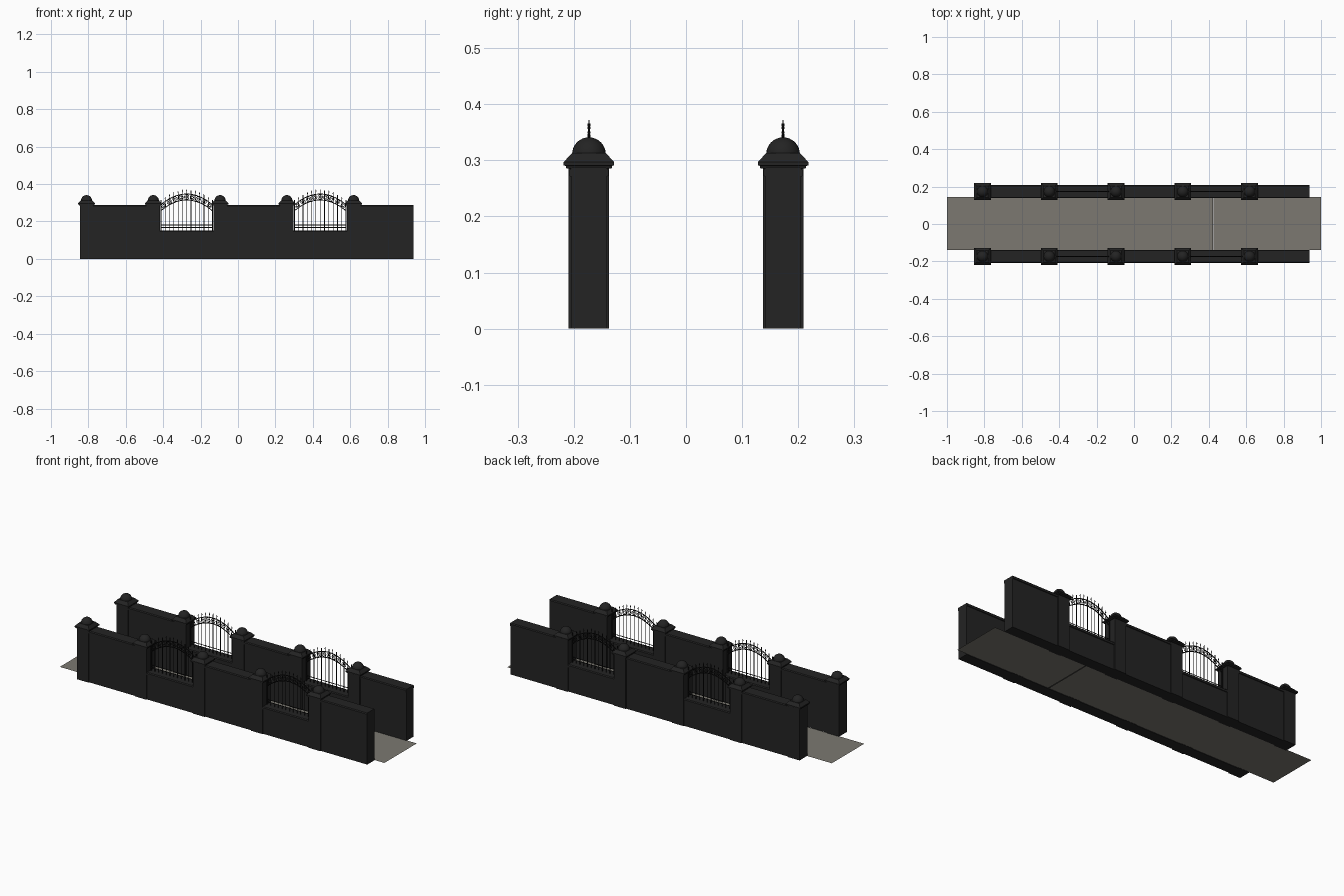
import bpy, bmesh, math
from mathutils import Vector

if "Cube" in bpy.data.objects:
    bpy.data.objects.remove(bpy.data.objects["Cube"])

def material(name, rgb):
    m = bpy.data.materials.new(name)
    m.diffuse_color = (*rgb, 1)
    m.use_nodes = True
    m.node_tree.nodes["Principled BSDF"].inputs["Base Color"].default_value = m.diffuse_color
    return m

STONE = material("dark stone", (0.017, 0.017, 0.017))
IRON = material("black iron", (0.006, 0.006, 0.006))
PATH = material("grey brown paving", (0.20, 0.19, 0.165))

def finish(bm, name, mat, smooth=False):
    bmesh.ops.recalc_face_normals(bm, faces=bm.faces)
    me = bpy.data.meshes.new(name)
    bm.to_mesh(me)
    bm.free()
    me.materials.append(mat)
    if smooth:
        me.shade_smooth()
    return me

def place(name, me, loc):
    ob = bpy.data.objects.new(name, me)
    ob.location = loc
    bpy.context.collection.objects.link(ob)
    return ob

def loft(bm, rings):
    """Rectangular rings (half x, half y, z) joined into a closed solid."""
    prev = None
    for hx, hy, z in rings:
        ring = [bm.verts.new((sx * hx, sy * hy, z))
                for sx, sy in ((-1, -1), (1, -1), (1, 1), (-1, 1))]
        if prev:
            for i in range(4):
                j = (i + 1) % 4
                bm.faces.new((prev[i], prev[j], ring[j], ring[i]))
        else:
            bm.faces.new(ring[::-1])
        prev = ring
    bm.faces.new(prev)

def tube(bm, pts, r, closed=False, sides=5):
    """Round bar along points in the xz plane."""
    pts = [Vector((x, 0, z)) for x, z in pts]
    n, rings = len(pts), []
    for i, p in enumerate(pts):
        a = pts[(i - 1) % n] if closed or i else p
        b = pts[(i + 1) % n] if closed or i < n - 1 else p
        t = (b - a).normalized()
        side = Vector((t.z, 0, -t.x))
        rings.append([bm.verts.new(p + r * (side * math.cos(k * math.tau / sides)
                      + Vector((0, math.sin(k * math.tau / sides), 0))))
                      for k in range(sides)])
    for i in range(n if closed else n - 1):
        a, b = rings[i], rings[(i + 1) % n]
        for k in range(sides):
            j = (k + 1) % sides
            bm.faces.new((a[k], a[j], b[j], b[k]))
    if not closed:
        bm.faces.new(rings[0])
        bm.faces.new(rings[-1])

# Pillar with stepped, sloping cap
bm = bmesh.new()
loft(bm, [(.036, .036, 0), (.036, .036, .285), (.041, .041, .286), (.041, .041, .290),
          (.045, .045, .291), (.045, .045, .297), (.030, .030, .313)])
pillar = finish(bm, "pillar", STONE)

# Dome on the cap
bm = bmesh.new()
bmesh.ops.create_uvsphere(bm, u_segments=24, v_segments=16, radius=.03)
bmesh.ops.bisect_plane(bm, geom=bm.verts[:] + bm.edges[:] + bm.faces[:],
                       plane_co=(0, 0, -.002), plane_no=(0, 0, 1), clear_inner=True)
dome = finish(bm, "dome", STONE, True)

# Wall panel with a bevelled coping
def wall(name, length, h):
    bm = bmesh.new()
    x = length / 2
    loft(bm, [(x, .031, 0), (x, .031, h - .016), (x, .035, h - .015),
              (x, .035, h - .005), (x, .031, h)])
    return finish(bm, name, STONE)

STEP, HALF = 0.357, 0.036
SPAN = STEP - 2 * HALF
tall, low = wall("tall_wall", SPAN, .287), wall("low_wall", SPAN, .152)

# Arched iron grille
W = SPAN / 2 - .004
def arch(x, rise_end, apex):
    return apex - (apex - rise_end) * (x / W) ** 2

bm = bmesh.new()
for end, apex in ((.289, .347), (.257, .315)):
    tube(bm, [(W * i / 12, arch(W * i / 12, end, apex)) for i in range(-12, 13)], .0025)
for z in (.168, .181):
    tube(bm, [(-W, z), (W, z)], .002)
for s in (-1, 1):
    tube(bm, [(s * W, .15), (s * W, .316)], .0032)
BARS = 12
for i in range(1, BARS):
    x = -W + 2 * W * i / BARS
    top = arch(x, .289, .347) + .025
    tube(bm, [(x, .15), (x, top - .008)], .0018)
    # spear tip
    mid, tip = top - .006, top
    tube(bm, [(x, top - .010), (x, mid)], .0028)
    tube(bm, [(x, mid), (x, tip)], .0012)
# ring scrolls between the arches
for i in range(9):
    cx = W * (i - 4) / 4.5
    cz = arch(cx, .273, .331)
    for r in (.0125, .006):
        tube(bm, [(cx + r * math.cos(a * math.tau / 12), cz + r * math.sin(a * math.tau / 12))
                  for a in range(12)], .0016, closed=True, sides=4)
grille = finish(bm, "iron_grille", IRON)

# Lay out both walls
for side, y in (("front", -.173), ("back", .173)):
    for i in range(5):
        x = -.81 + STEP * i
        place(f"{side}_pillar_{i}", pillar, (x, y, 0))
        place(f"{side}_dome_{i}", dome, (x, y, .311))
        mid = x + STEP / 2
        if i % 2:
            place(f"{side}_low_wall_{i}", low, (mid, y, 0))
            place(f"{side}_grille_{i}", grille, (mid, y, 0))
        else:
            place(f"{side}_tall_wall_{i}", tall, (mid, y, 0))

# Paving in two slabs with a fine joint
for name, x0, x1 in (("long_paving", -1, .422), ("short_paving", .425, 1)):
    bm = bmesh.new()
    bm.faces.new([bm.verts.new(p) for p in
                  ((x0, -.14, .001), (x1, -.14, .001), (x1, .145, .001), (x0, .145, .001))])
    me = finish(bm, name, PATH)
    if me.polygons[0].normal.z < 0:
        me.flip_normals()
    place(name, me, (0, 0, 0))
